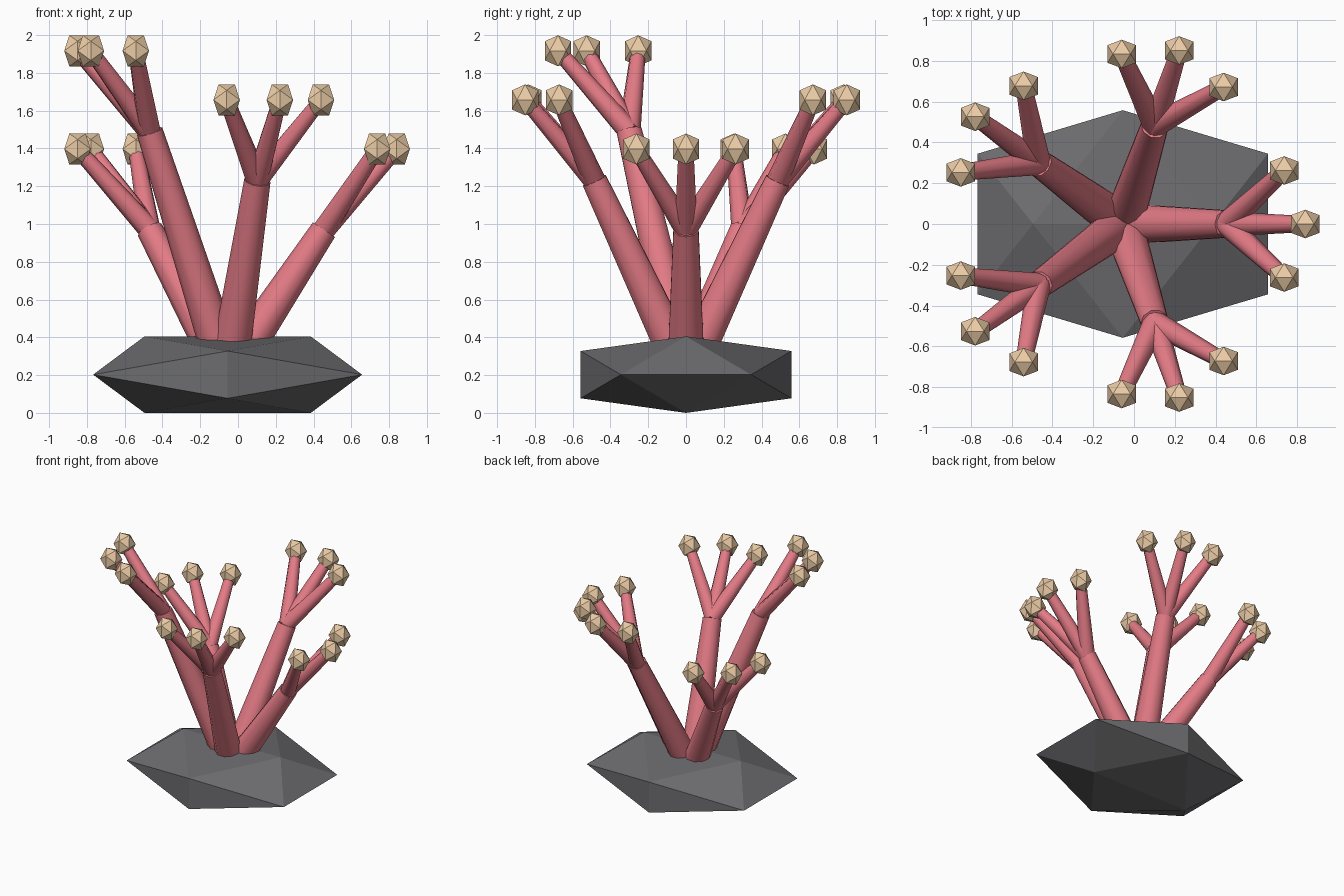
import bpy, bmesh, math
from mathutils import Vector

if "Cube" in bpy.data.objects:
    bpy.data.objects.remove(bpy.data.objects["Cube"])

PHI = (1 + 5 ** 0.5) / 2
CENTRE = Vector((-0.055, 0, 0.2))


def material(name, rgb):
    m = bpy.data.materials.new(name)
    m.diffuse_color = (*rgb, 1)
    m.use_nodes = True
    m.node_tree.nodes["Principled BSDF"].inputs["Base Color"].default_value = m.diffuse_color
    return m


ROCK = material("rock_grey", (0.15, 0.15, 0.16))
CORAL = material("coral_pink", (0.78, 0.2, 0.24))
POLYP = material("polyp_tan", (0.83, 0.6, 0.38))


def finish(bm, name, mat):
    bmesh.ops.recalc_face_normals(bm, faces=bm.faces)
    me = bpy.data.meshes.new(name)
    bm.to_mesh(me)
    bm.free()
    me.materials.append(mat)
    ob = bpy.data.objects.new(name, me)
    bpy.context.collection.objects.link(ob)
    return ob


def icosahedron(name, centre, half, mat):
    """Axis-aligned 20-sided solid with the given half extents."""
    bm = bmesh.new()
    k = 1 / PHI
    for a in (-1, 1):
        for b in (-k, k):
            for p in ((a, b, 0), (0, a, b), (b, 0, a)):
                bm.verts.new([c + q * h for c, q, h in zip(centre, p, half)])
    bmesh.ops.convex_hull(bm, input=bm.verts)
    return finish(bm, name, mat)


def limb(name, p, q, r1, r2, sides=10):
    """Tapered round limb from p to q."""
    bm = bmesh.new()
    d = q - p
    bmesh.ops.create_cone(bm, cap_ends=True, segments=sides, radius1=r1,
                          radius2=r2, depth=d.length)
    rot = d.to_track_quat('Z', 'Y').to_matrix().to_4x4()
    bm.transform(rot)
    bmesh.ops.translate(bm, verts=bm.verts, vec=(p + q) / 2)
    ob = finish(bm, name, CORAL)
    for f in ob.data.polygons:
        f.use_smooth = len(f.vertices) == 4
    return ob


def polar(angle, r, z):
    return Vector((r * math.cos(angle), r * math.sin(angle), z))


# Rock base
icosahedron("rock_base", (-0.055, 0, 0.2025), (0.712, 0.558, 0.2025), ROCK)

# Five trunks, each forking into three tipped branches
for i in range(5):
    ang = -math.radians(72 * i)
    fork_z = 0.97 + 0.26 * (i % 3)
    fork = Vector((CENTRE.x, 0, 0)) + polar(ang, 0.51, fork_z)
    limb(f"trunk_{i}", CENTRE, fork, 0.105, 0.07)
    for j in (-1, 0, 1):
        tip = fork + polar(ang + 0.75 * j, 0.385, 0.427)
        limb(f"branch_{i}_{j + 1}", fork, tip, 0.06, 0.04, 8)
        icosahedron(f"polyp_{i}_{j + 1}", tip, (0.07, 0.07, 0.082), POLYP)
